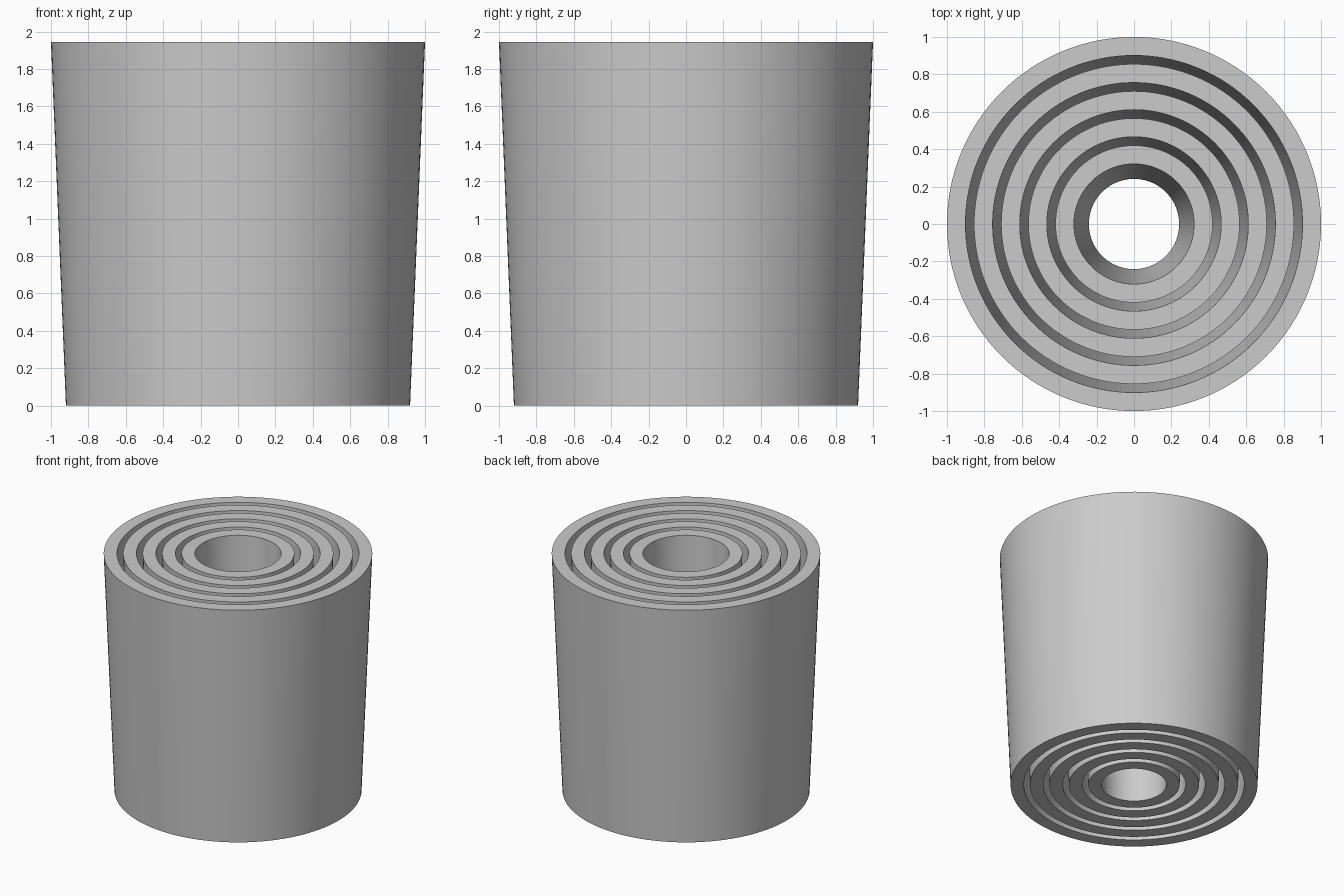
import bpy
import bmesh
from math import cos, sin, tau, radians

cube = bpy.data.objects.get("Cube")
if cube:
    bpy.data.objects.remove(cube, do_unlink=True)

HEIGHT = 1.945
TAPER = 0.08      # how much every radius shrinks towards the base
WALL = 0.099      # ring wall thickness
STEP = 0.145      # radius change from one ring to the next
SEGMENTS = 128

grey = bpy.data.materials.new("plain grey")
grey.use_nodes = True
grey.diffuse_color = (0.6, 0.6, 0.6, 1)
grey.node_tree.nodes["Principled BSDF"].inputs["Base Color"].default_value = grey.diffuse_color


def tapered_ring(name, radius):
    """Spin a slanted wall profile into an open tube."""
    profile = [
        (radius - TAPER, 0),
        (radius, HEIGHT),
        (radius - WALL, HEIGHT),
        (radius - WALL - TAPER, 0),
    ]
    bm = bmesh.new()
    loops = []
    for r, z in profile:
        loops.append([bm.verts.new((r * cos(tau * i / SEGMENTS), r * sin(tau * i / SEGMENTS), z))
                      for i in range(SEGMENTS)])
    for a, b in zip(loops, loops[1:] + loops[:1]):
        for i in range(SEGMENTS):
            j = (i + 1) % SEGMENTS
            bm.faces.new((a[i], a[j], b[j], b[i]))
    bmesh.ops.recalc_face_normals(bm, faces=bm.faces)
    mesh = bpy.data.meshes.new(name)
    bm.to_mesh(mesh)
    bm.free()
    mesh.materials.append(grey)
    obj = bpy.data.objects.new(name, mesh)
    bpy.context.collection.objects.link(obj)
    return obj


# Five nested rings, outermost first
names = ["outer_ring", "second_ring", "middle_ring", "fourth_ring", "inner_ring"]
rings = [tapered_ring(name, 1 - STEP * k) for k, name in enumerate(names)]

# Smooth walls with crisp rims
bpy.ops.object.select_all(action="DESELECT")
for ring in rings:
    ring.select_set(True)
bpy.context.view_layer.objects.active = rings[0]
bpy.ops.object.shade_smooth_by_angle(angle=radians(30))
